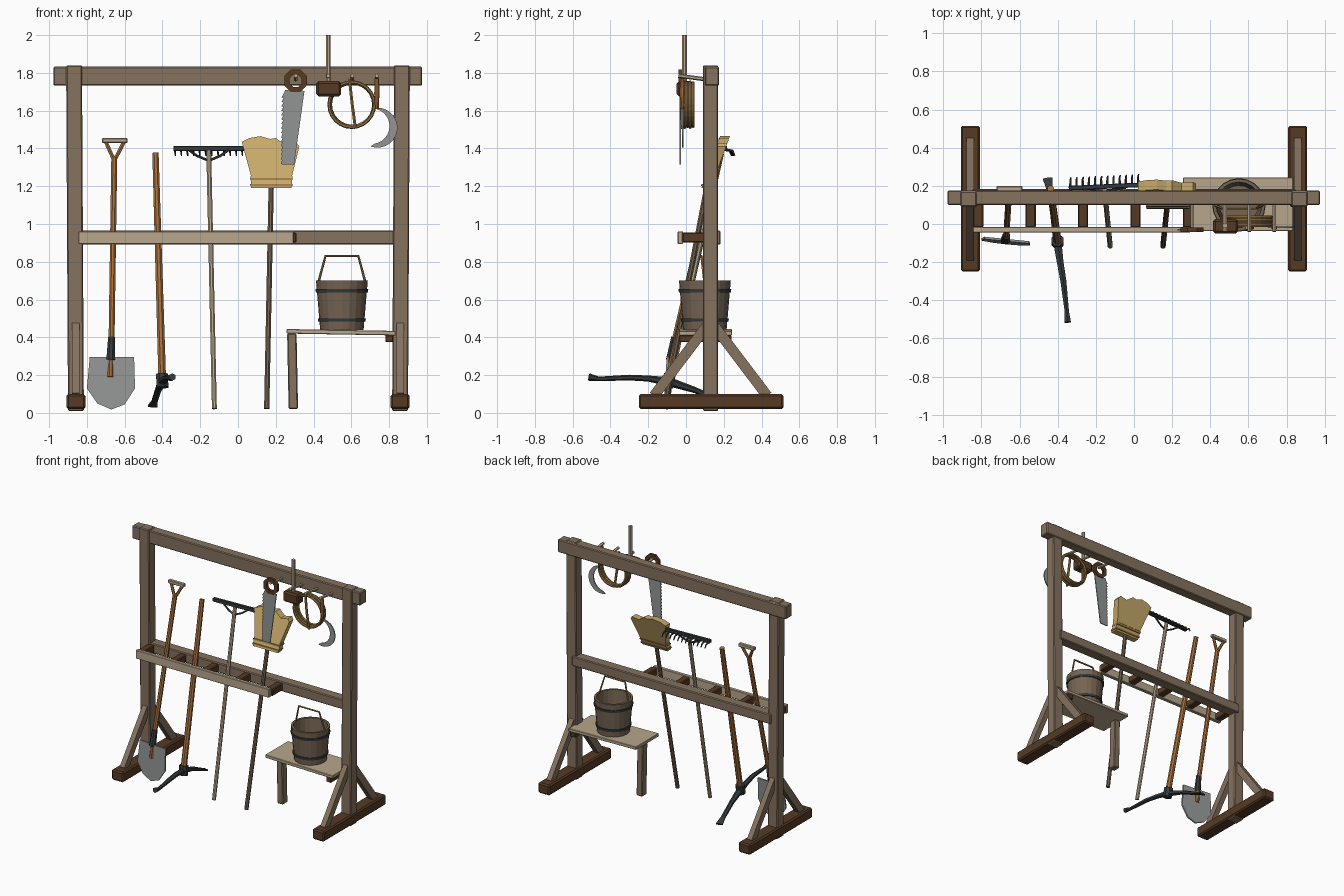
import bpy, bmesh, math
from mathutils import Vector

cube = bpy.data.objects.get("Cube")
if cube:
    bpy.data.objects.remove(cube)


def material(name, r, g, b):
    """Flat colour given as 0-255 sRGB, stored linear."""
    col = [((c / 255 + 0.055) / 1.055) ** 2.4 for c in (r, g, b)] + [1]
    m = bpy.data.materials.new(name)
    m.use_nodes = True
    m.diffuse_color = col
    m.node_tree.nodes["Principled BSDF"].inputs["Base Color"].default_value = col
    return m


timber = material("weathered timber", 133, 114, 95)
dark = material("dark wood", 86, 58, 36)
pale = material("pale wood", 184, 167, 140)
ash = material("orange wood", 168, 112, 60)
iron = material("dark iron", 52, 58, 60)
steel = material("grey steel", 146, 149, 149)
straw = material("straw", 200, 170, 106)
rope = material("rope", 156, 122, 72)
stave = material("bucket wood", 118, 100, 82)


def finish(name, bm, mat, bevel=0):
    bmesh.ops.recalc_face_normals(bm, faces=bm.faces)
    me = bpy.data.meshes.new(name)
    bm.to_mesh(me)
    bm.free()
    ob = bpy.data.objects.new(name, me)
    bpy.context.collection.objects.link(ob)
    me.materials.append(mat)
    if bevel:
        mod = ob.modifiers.new("bevel", "BEVEL")
        mod.width, mod.segments = bevel, 1
    return ob


def sweep(name, pts, sizes, mat, n=8, side=(1, 0, 0), closed=False, bevel=0):
    """Sweep an n-sided section (half sizes along side and across) on a path."""
    pts = [Vector(p) for p in pts]
    if not isinstance(sizes, list):
        sizes = [sizes] * len(pts)
    bm, rings, last = bmesh.new(), [], len(pts) - 1
    grow = 1 / math.cos(math.pi / 4) if n == 4 else 1
    for i, p in enumerate(pts):
        a = pts[i - 1] if i or closed else p
        b = pts[(i + 1) % len(pts)] if i < last or closed else p
        t = (b - a).normalized()
        s = Vector(side)
        s = (s - t * s.dot(t)).normalized()
        u = t.cross(s)
        w, h = sizes[i] if isinstance(sizes[i], tuple) else (sizes[i], sizes[i])
        ring = []
        for k in range(n):
            ang = 2 * math.pi * (k + 0.5) / n
            ring.append(bm.verts.new(p + s * w * grow * math.cos(ang) + u * h * grow * math.sin(ang)))
        rings.append(ring)
    for i in range(len(rings) if closed else last):
        r0, r1 = rings[i], rings[(i + 1) % len(rings)]
        for k in range(n):
            j = (k + 1) % n
            bm.faces.new((r0[k], r0[j], r1[j], r1[k]))
    if not closed:
        bm.faces.new(rings[0])
        bm.faces.new(rings[-1])
    return finish(name, bm, mat, bevel)


def beam(name, p, q, w, h, mat, side=(1, 0, 0), bevel=0.006):
    return sweep(name, (p, q), (w / 2, h / 2), mat, 4, side, bevel=bevel)


def plate(name, outline, y, thick, mat):
    """Extrude an x-z outline in depth; y is a function of x and z."""
    bm = bmesh.new()
    front, back = [[bm.verts.new((x, y(x, z) + s * thick / 2, z)) for x, z in outline] for s in (-1, 1)]
    bm.faces.new(front)
    bm.faces.new(back[::-1])
    for i in range(len(outline)):
        j = (i + 1) % len(outline)
        bm.faces.new((front[i], back[i], back[j], front[j]))
    return finish(name, bm, mat)


def lathe(name, profile, centre, mat, steps=20):
    bm = bmesh.new()
    vs = [bm.verts.new((r, 0, z)) for r, z in profile]
    edges = [bm.edges.new(e) for e in zip(vs, vs[1:])]
    bmesh.ops.spin(bm, geom=vs + edges, cent=(0, 0, 0), axis=(0, 0, 1), angle=2 * math.pi, steps=steps)
    bmesh.ops.remove_doubles(bm, verts=bm.verts, dist=0.0005)
    bmesh.ops.translate(bm, verts=bm.verts, vec=centre)
    return finish(name, bm, mat)


def arc(cx, cz, r, a0, a1, steps):
    angles = [math.radians(a0 + (a1 - a0) * i / steps) for i in range(steps + 1)]
    return [(cx + r * math.cos(a), cz + r * math.sin(a)) for a in angles]


# Frame: feet, posts, braces
for s, label in ((-1, "right"), (1, "left")):
    x = s * 0.858
    beam(label + "_foot", (x, -0.25, 0.06), (x, 0.515, 0.06), 0.1, 0.08, dark, bevel=0.01)
    beam(label + "_post", (x, 0.13, 0.01), (s * 0.868, 0.13, 1.84), 0.084, 0.08, timber)
    for d, end in ((-1, "front"), (1, "back")):
        beam(f"{label}_{end}_brace", (x, 0.13 + d * 0.3, 0.09), (x, 0.13 + d * 0.02, 0.46), 0.04, 0.055, timber, bevel=0)

# Frame: rails and cross bars
beam("top_beam", (-0.978, 0.138, 1.783), (0.975, 0.138, 1.783), 0.076, 0.1, timber, (0, 1, 0))
beam("back_rail", (-0.85, 0.143, 0.928), (0.85, 0.143, 0.928), 0.08, 0.075, timber, (0, 1, 0))
beam("front_rail", (-0.845, -0.03, 0.928), (0.295, -0.03, 0.928), 0.028, 0.066, pale, (0, 1, 0), 0.003)
for i in range(5):
    x = -0.817 + i * 0.275
    beam("cross_bar", (x, -0.02, 0.928), (x, 0.11, 0.928), 0.054, 0.054, dark)

# Bench
beam("bench_top", (0.257, 0.103, 0.432), (0.835, 0.103, 0.422), 0.28, 0.024, pale, (0, 1, 0), 0.003)
beam("bench_leg", (0.293, 0.125, 0.02), (0.285, 0.125, 0.42), 0.05, 0.06, timber)
beam("bench_support", (0.8, -0.035, 0.392), (0.8, 0.24, 0.392), 0.04, 0.036, dark, bevel=0.003)

# Bucket with hoops and bail
spot = (0.55, 0.1, 0)
lathe("bucket", [(0, 0.44), (0.115, 0.44), (0.137, 0.7), (0.12, 0.7), (0.102, 0.465), (0, 0.465)], spot, stave)
for z, r in ((0.492, 0.122), (0.647, 0.135)):
    lathe("bucket_hoop", [(r - 0.01, z - 0.009), (r + 0.003, z - 0.009), (r + 0.005, z + 0.009),
                          (r - 0.01, z + 0.009), (r - 0.01, z - 0.009)], spot, iron)
sweep("bucket_handle", [(0.42, 0.1, 0.67), (0.463, 0.082, 0.83), (0.637, 0.082, 0.83), (0.68, 0.1, 0.67)],
      0.007, rope, 6, (0, 1, 0))

# Shovel
sweep("shovel_handle", [(-0.675, -0.09, 0.19), (-0.67, -0.068, 0.35), (-0.655, 0.165, 1.35)], 0.017, ash)
sweep("shovel_socket", [(-0.674, -0.083, 0.28), (-0.669, -0.06, 0.4)], [0.025, 0.02], iron)
for x in (-0.7, -0.603):
    sweep("shovel_fork", [(-0.655, 0.163, 1.335), (x, 0.183, 1.435)], 0.011, ash, 6)
beam("shovel_grip", (-0.72, 0.185, 1.442), (-0.585, 0.185, 1.442), 0.028, 0.026, pale, (0, 1, 0), 0.004)
plate("shovel_blade", [(-0.785, 0.295), (-0.8, 0.13), (-0.745, 0.05), (-0.67, 0.018), (-0.6, 0.045),
                       (-0.545, 0.13), (-0.55, 0.295)],
      lambda x, z: -0.09 - 0.1 * (x + 0.67) + 0.06 * (z - 0.2), 0.012, steel)

# Pickaxe
sweep("pickaxe_handle", [(-0.4, -0.1, 0.14), (-0.437, 0.185, 1.375)], [0.022, 0.018], ash)
sweep("pickaxe_eye", [(-0.4, -0.1, 0.135), (-0.402, -0.085, 0.205)], 0.034, iron)
sweep("pickaxe_head", [(-0.348, -0.515, 0.19), (-0.352, -0.46, 0.18), (-0.37, -0.3, 0.187), (-0.387, -0.2, 0.182),
                       (-0.402, -0.09, 0.165), (-0.423, 0.05, 0.12), (-0.442, 0.18, 0.06), (-0.452, 0.24, 0.035)],
      [(0.02, 0.02), (0.013, 0.012), (0.018, 0.015), (0.02, 0.016), (0.025, 0.024), (0.018, 0.016), (0.018, 0.012),
       (0.03, 0.008)], iron, 6)

# Rake
sweep("rake_handle", [(-0.125, -0.115, 0.022), (-0.155, 0.185, 1.39)], 0.014, pale)
beam("rake_bar", (-0.342, 0.188, 1.4), (0.032, 0.205, 1.4), 0.024, 0.028, iron, (0, 1, 0), 0.003)
for i in range(12):
    x = -0.333 + i * 0.0323
    y = 0.19 + i * 0.0015
    sweep("rake_tooth", [(x, y, 1.395), (x, y + 0.04, 1.388), (x + 0.002, y + 0.052, 1.362)], [0.007, 0.006, 0.004], iron, 5)
for d in (-1, 1):
    sweep("rake_strut", [(-0.155, 0.17, 1.335), (-0.155 + d * 0.06, 0.182, 1.36), (-0.155 + d * 0.11, 0.19, 1.395)], 0.007, iron, 5)

# Broom
sweep("broom_handle", [(0.152, -0.115, 0.022), (0.176, 0.115, 1.22)], 0.015, stave)


def lean(x, z):
    return 0.105 + 0.37 * (z - 1.19)


plate("broom_head", [(0.07, 1.25), (0.02, 1.435), (0.06, 1.455), (0.12, 1.465), (0.17, 1.45), (0.2, 1.455),
                     (0.25, 1.42), (0.31, 1.43), (0.325, 1.41), (0.285, 1.25)], lean, 0.052, straw)
plate("broom_base", [(0.07, 1.19), (0.066, 1.255), (0.289, 1.255), (0.283, 1.19)], lean, 0.048, straw)
for z in (1.207, 1.238):
    plate("broom_binding", [(0.066, z - 0.005), (0.064, z + 0.005), (0.29, z + 0.005), (0.288, z - 0.005)], lean, 0.06, rope)

# Pegs on the top beam
for x in (0.305, 0.477, 0.605, 0.735):
    sweep("peg", [(x, 0.11, 1.765), (x, -0.04, 1.785)], 0.011, pale, 6)

# Hand saw: ring handle and toothed blade
sweep("saw_handle", [(x, -0.03, z) for x, z in arc(0.305, 1.758, 0.05, 22.5, 337.5 , 7)],
      (0.011, 0.015), dark, 4, (0, 1, 0), True)
teeth = []
for i in range(16):
    z = 1.69 - i * 0.0234
    teeth += [(0.242 - 0.0006 * i, z), (0.23 - 0.0002 * i, z - 0.02)]
plate("saw_blade", [(0.352, 1.705), (0.25, 1.71)] + teeth + [(0.234, 1.315), (0.297, 1.315)],
      lambda x, z: -0.03, 0.007, steel)

# Mallet
beam("mallet_head", (0.414, -0.012, 1.716), (0.546, -0.012, 1.716), 0.076, 0.08, dark, (0, 1, 0), 0.012)
sweep("mallet_handle", [(0.478, -0.007, 1.7), (0.478, -0.007, 2.0)], 0.014, pale)

# Rope coil with its tie
for i in range(4):
    ring = arc(0.602 + 0.002 * (i % 2), 1.632, 0.12 - 0.005 * (i % 2), 0, 345, 23)
    sweep("rope_coil", [(x, -0.008 + i * 0.015, z) for x, z in ring], 0.009, rope, 6, (0, 1, 0), True)
sweep("rope_tie", [(0.59, -0.02, 1.765), (0.605, -0.024, 1.63), (0.622, -0.02, 1.505)], 0.009, rope, 6)

# Sickle
sweep("sickle_handle", [(0.735, -0.02, 1.61), (0.735, -0.02, 1.69), (0.735, -0.02, 1.77)], [0.011, 0.015, 0.013], ash)
plate("sickle_blade", arc(0.738, 1.51, 0.106, 95, -110, 14) + arc(0.708, 1.518, 0.094, -80, 72, 12),
      lambda x, z: -0.018, 0.008, steel)
